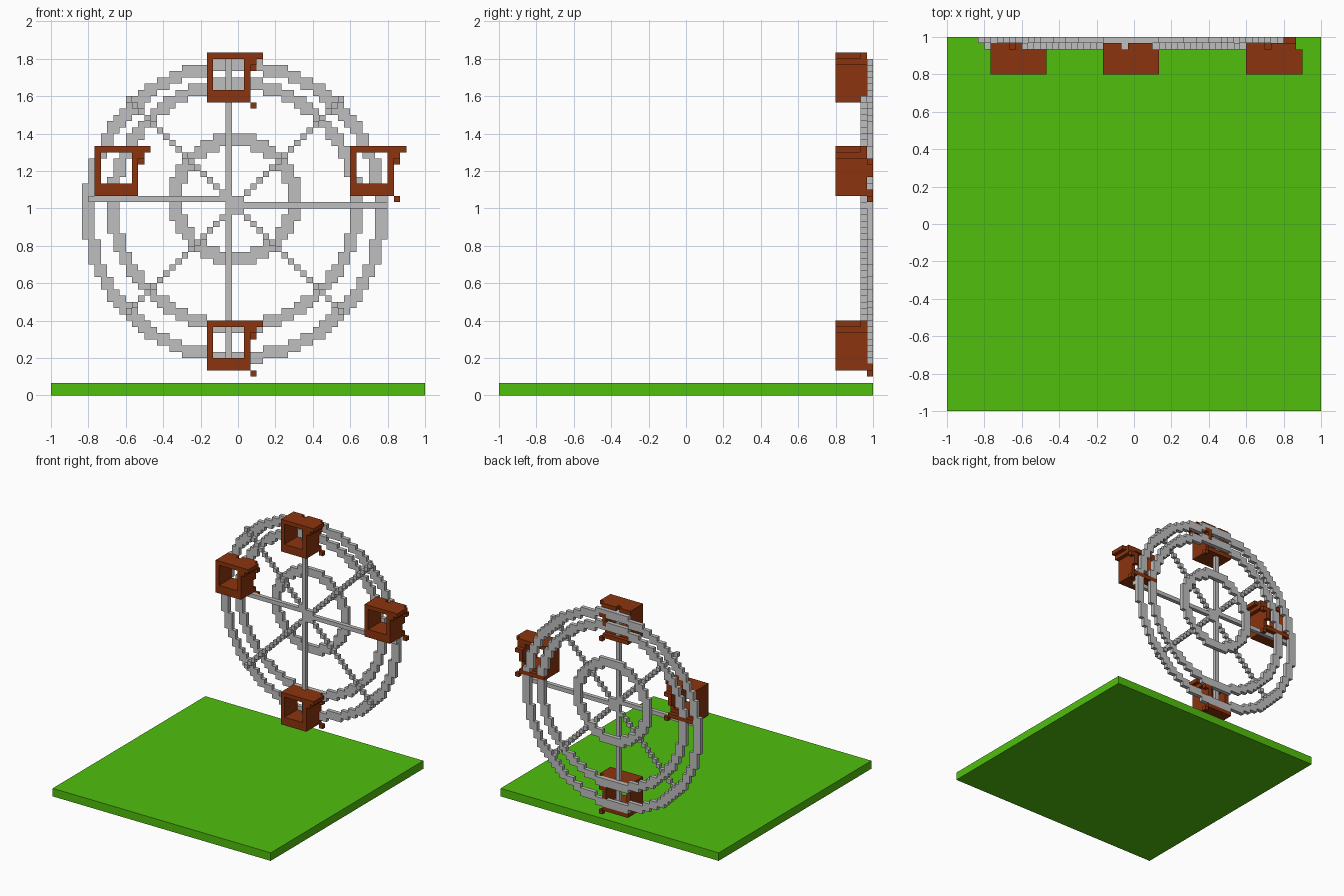
import bpy, bmesh, math

cube = bpy.data.objects.get("Cube")
if cube:
    bpy.data.objects.remove(cube, do_unlink=True)

U = 1 / 30  # edge length of one block


def material(name, rgb):
    m = bpy.data.materials.new(name)
    m.use_nodes = True
    col = (*rgb, 1)
    m.diffuse_color = col
    m.node_tree.nodes["Principled BSDF"].inputs["Base Color"].default_value = col
    return m


GREEN = material("grass_green", (0.08, 0.52, 0.004))
BROWN = material("rust_brown", (0.26, 0.034, 0.004))
GREY = material("light_grey", (0.52, 0.52, 0.52))


def box(x0, x1, y0, y1, z0, z1):
    """Set of block cells, both ends included."""
    return {(x, y, z) for x in range(x0, x1 + 1)
            for y in range(y0, y1 + 1) for z in range(z0, z1 + 1)}


def ring(cx, cz, r, y):
    """Two-block-thick circle of cells in the xz plane."""
    return {(cx + dx, y, cz + dz) for dx in range(-r, r + 1) for dz in range(-r, r + 1)
            if r - 1.5 < math.hypot(dx, dz) < r + 0.5}


def build(name, cells, mat):
    """Mesh the outer faces of a set of cells."""
    bm = bmesh.new()
    verts = {}

    def vert(p):
        if p not in verts:
            verts[p] = bm.verts.new([c * U for c in p])
        return verts[p]

    for c in sorted(cells):
        for a in range(3):
            b, d = (a + 1) % 3, (a + 2) % 3
            for side in (0, 1):
                n = list(c)
                n[a] += 2 * side - 1
                if tuple(n) in cells:
                    continue
                quad = []
                for s, t in ((0, 0), (1, 0), (1, 1), (0, 1)):
                    p = list(c)
                    p[a] += side
                    p[b] += s
                    p[d] += t
                    quad.append(vert(tuple(p)))
                bm.faces.new(quad if side else quad[::-1])
    bmesh.ops.dissolve_limit(bm, angle_limit=0.01, verts=bm.verts, edges=bm.edges)
    me = bpy.data.meshes.new(name)
    bm.to_mesh(me)
    bm.free()
    me.materials.append(mat)
    ob = bpy.data.objects.new(name, me)
    bpy.context.collection.objects.link(ob)
    return ob


# Ground slab
bpy.ops.mesh.primitive_cube_add(size=1, location=(0, 0, U))
ground = bpy.context.object
ground.name = "ground"
ground.scale = (2, 2, 2 * U)
ground.data.materials.append(GREEN)

# Spokes and hub, in the front layer
FRONT, BACK = 28, 29
spokes = {
    "vertical_spoke": box(-2, -2, FRONT, FRONT, 6, 53),
    "left_spoke": box(1, 23, FRONT, FRONT, 30, 30),
    "right_spoke": box(-24, -3, FRONT, FRONT, 31, 31),
}
spokes["hub"] = box(-2, 0, FRONT, FRONT, 29, 31) - spokes["vertical_spoke"]
for sx, side in ((1, "left"), (-1, "right")):
    for sz, level in ((1, "upper"), (-1, "lower")):
        spokes[f"{level}_{side}_spoke"] = {(-1 + sx * n, FRONT, 30 + sz * n)
                                           for n in range(2, 18)}
spoke_cells = set().union(*spokes.values())


def cabin(i, k):
    """Open gondola whose lower corner is at block column i and row k."""
    c = box(i, i + 6, 24, 28, k, k + 7)
    c -= box(i + 1, i + 5, 24, 28, k + 2, k + 6)         # open window
    c |= box(i + 7, i + 8, 24, 27, k + 7, k + 7)         # roof overhang
    c |= box(i + 7, i + 7, 24, 28, k + 6, k + 7)         # overhang bracket
    c -= {(i + 3, 28, k + 7)}                            # roof notch
    c |= box(i, i + 6, BACK, BACK, k, k)                 # rear bar
    c |= {(i + 7, BACK, k - 1)}                          # rear hook
    c |= box(i + 6, i + 7, BACK, BACK, k + 3, k + 5)     # rear post
    c -= box(i + 7, i + 7, BACK, BACK, k + 3, k + 4)
    return c - spoke_cells


cabins = {
    "top_cabin": cabin(-5, 47),
    "bottom_cabin": cabin(-5, 4),
    "left_cabin": cabin(18, 32),
    "right_cabin": cabin(-23, 32),
}
cabin_cells = set().union(*cabins.values())

for name, cells in spokes.items():
    build(name, cells, GREY)
for name, cells in cabins.items():
    build(name, cells, BROWN)

# Three rings in the back layer
for name, cz, r in (("outer_ring", 29, 24), ("inner_ring", 30, 20), ("hub_ring", 31, 10)):
    build(name, ring(-1, cz, r, BACK) - cabin_cells, GREY)
